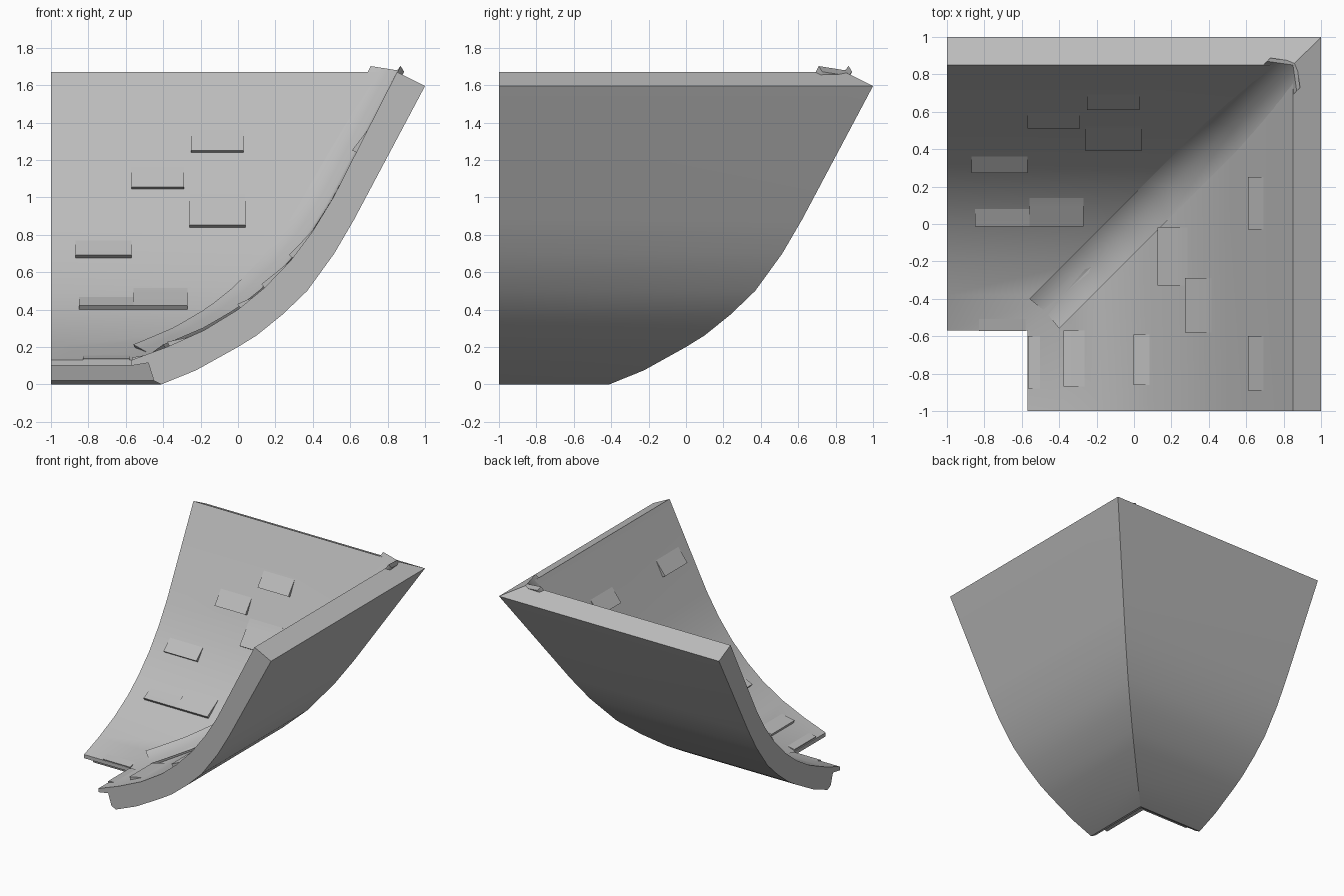
import bpy, bmesh, math

if "Cube" in bpy.data.objects:
    bpy.data.objects.remove(bpy.data.objects["Cube"], do_unlink=True)

grey = bpy.data.materials.new("stone grey")
grey.use_nodes = True
grey.diffuse_color = (0.5, 0.5, 0.5, 1)
grey.node_tree.nodes["Principled BSDF"].inputs["Base Color"].default_value = (0.5, 0.5, 0.5, 1)

# Cross-section of the curved roof: upper surface, then underside
UPPER = [(-0.57, 0.13), (-0.38, 0.2), (-0.18, 0.29), (0, 0.4), (0.14, 0.515),
         (0.28, 0.66), (0.4, 0.82), (0.51, 1.0), (0.85, 1.67)]
UNDER = [(1, 1.595), (0.62, 0.88), (0.515, 0.7), (0.37, 0.5), (0.24, 0.375), (0.1, 0.262),
         (0, 0.2), (-0.225, 0.075), (-0.41, 0), (-0.45, 0.02), (-0.48, 0.115), (-0.57, 0.1)]


def height(u):
    """Upper surface height, continued straight past the ends."""
    for (a, za), (b, zb) in zip(UPPER, UPPER[1:]):
        if u <= b or b == UPPER[-1][0]:
            return za + (zb - za) * (u - a) / (b - a)


def build(name, verts, faces, angle):
    bm = bmesh.new()
    vs = [bm.verts.new(v) for v in verts]
    for f in faces:
        bm.faces.new([vs[i] for i in f])
    bmesh.ops.recalc_face_normals(bm, faces=bm.faces)
    mesh = bpy.data.meshes.new(name)
    bm.to_mesh(mesh)
    bm.free()
    mesh.materials.append(grey)
    ob = bpy.data.objects.new(name, mesh)
    bpy.context.collection.objects.link(ob)
    bpy.ops.object.select_all(action="DESELECT")
    ob.select_set(True)
    bpy.context.view_layer.objects.active = ob
    bpy.ops.object.shade_smooth_by_angle(angle=math.radians(angle))
    return ob


def loft(name, rings, angle=30):
    """Closed rings joined in order, capped at both ends."""
    n = len(rings[0])
    faces = [(r * n + i, r * n + (i + 1) % n, (r + 1) * n + (i + 1) % n, (r + 1) * n + i)
             for r in range(len(rings) - 1) for i in range(n)]
    faces += [tuple(range(n)), tuple(range((len(rings) - 1) * n, len(rings) * n))]
    return build(name, [p for ring in rings for p in ring], faces, angle)


# Roof shell: section swept along the back, mitred, then along the right
section = UPPER + UNDER
loft("roof_shell", [[(-1, u, z) for u, z in section],
                    [(u, u, z) for u, z in section],
                    [(u, -1, z) for u, z in section]])

# Valley strip folded into the mitred corner
rings = []
steps = 24
for s in range(steps + 1):
    t = s / steps
    u = -0.4 + 1.27 * t
    edge = height(u) + 0.012 * (1 - u / 0.53)
    mid = height(u) - 0.03
    k = 0.07 - 0.05 * t
    drop = 0.03
    top = [(u - 0.16, u, edge), (u - k, u - k, mid), (u, u - 0.16, edge)]
    below = [(x + drop * 0.6, y + drop * 0.6, z - drop) for x, y, z in reversed(top)]
    rings.append(top + below)
loft("valley_strip", rings, 75)


# Raised shingles: lower edge stands proud, upper edge sinks into the roof
def shingle(name, wing, a, b, start, length, lift=0.025):
    rings = []
    for s in range(6):
        t = s / 5
        u = start + 0.012 + length * t
        slope = (height(u + 0.03) - height(u - 0.03)) / 0.06
        norm = math.hypot(slope, 1)
        ring = []
        for along, off in ((a, -0.02), (b, -0.02), (b, lift * (1 - 1.15 * t)), (a, lift * (1 - 1.15 * t))):
            v, z = u - off * slope / norm, height(u) + off / norm
            ring.append((along, v, z) if wing == "back" else (v, along, z))
        rings.append(ring)
    loft(name, rings)


BACK = [(-0.25, 0.03, 0.62, 0.07), (-0.57, -0.29, 0.52, 0.07), (-0.26, 0.04, 0.4, 0.13),
        (-0.87, -0.57, 0.28, 0.08), (-0.85, -0.56, -0.01, 0.09), (-0.56, -0.27, -0.01, 0.15)]
RIGHT = [(-0.03, 0.25, 0.62, 0.07), (-0.89, -0.6, 0.62, 0.07), (-0.58, -0.29, 0.28, 0.14),
         (-0.33, -0.02, 0.13, 0.16), (-0.86, -0.59, 0, 0.08), (-0.87, -0.57, -0.38, 0.12)]
for wing, rows in (("back", BACK), ("right", RIGHT)):
    for i, row in enumerate(rows):
        shingle(f"{wing}_shingle_{i + 1}", wing, *row)

# Eave shingles along the lower lip
shingle("back_eave_shingle", "back", -0.83, -0.58, -0.58, 0.07, 0.008)
shingle("right_eave_shingle", "right", -0.88, -0.6, -0.575, 0.07, 0.012)
